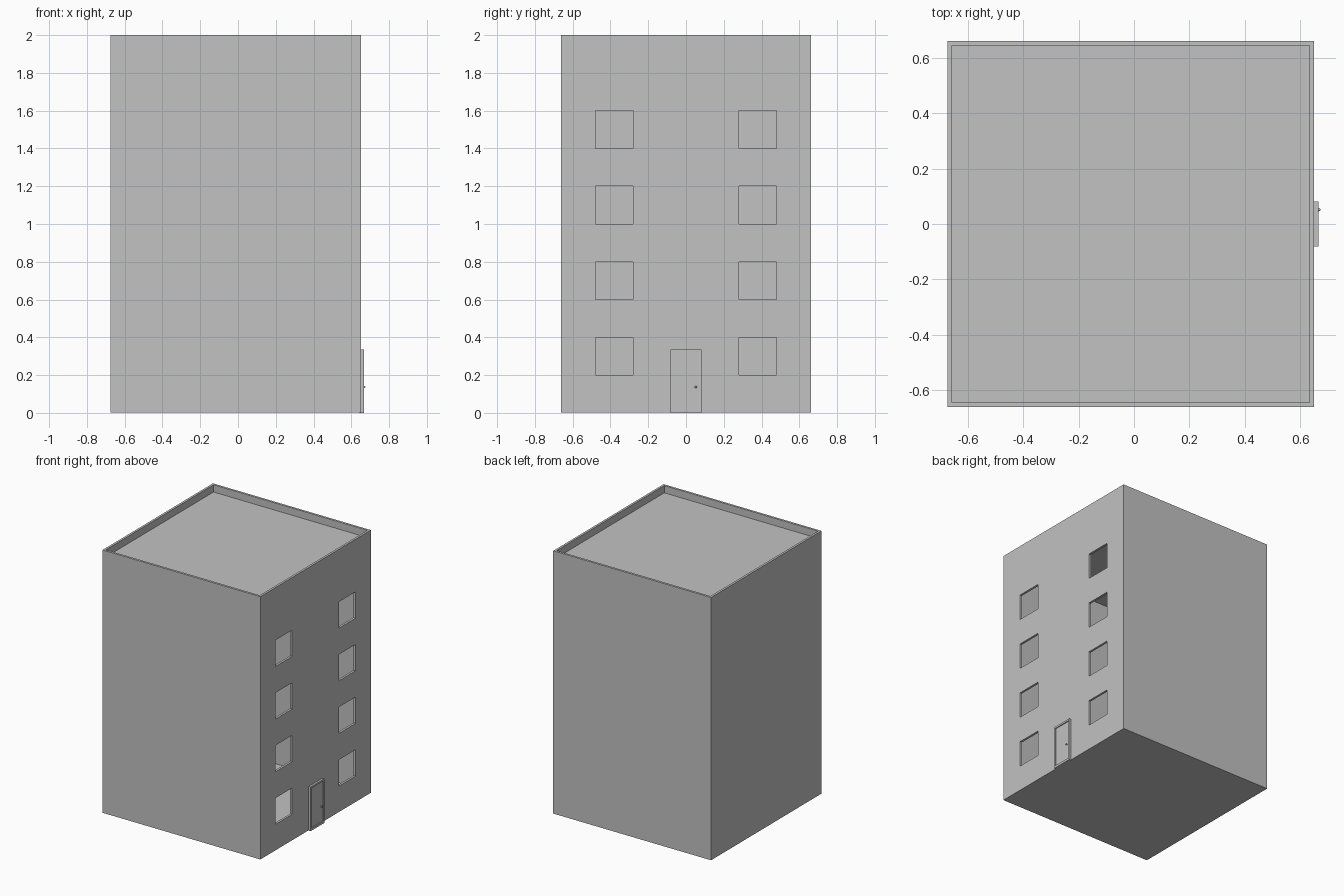
import bpy, bmesh, math
from mathutils import Matrix

if "Cube" in bpy.data.objects:
    bpy.data.objects.remove(bpy.data.objects["Cube"])

grey = bpy.data.materials.new("plain grey")
grey.diffuse_color = (0.54, 0.54, 0.54, 1)
grey.use_nodes = True
grey.node_tree.nodes["Principled BSDF"].inputs["Base Color"].default_value = grey.diffuse_color


def boxes(name, spans):
    """One object made of axis-aligned boxes given as (x0, x1, y0, y1, z0, z1)."""
    bm = bmesh.new()
    for x0, x1, y0, y1, z0, z1 in spans:
        m = Matrix.Translation(((x0 + x1) / 2, (y0 + y1) / 2, (z0 + z1) / 2))
        m = m @ Matrix.Diagonal((x1 - x0, y1 - y0, z1 - z0, 1))
        bmesh.ops.create_cube(bm, size=1, matrix=m)
    me = bpy.data.meshes.new(name)
    bm.to_mesh(me)
    bm.free()
    ob = bpy.data.objects.new(name, me)
    bpy.context.collection.objects.link(ob)
    me.materials.append(grey)
    return ob


def cut(target, cutter):
    mod = target.modifiers.new("cut", 'BOOLEAN')
    mod.operation = 'DIFFERENCE'
    mod.solver = 'EXACT'
    mod.object = cutter
    bpy.context.view_layer.objects.active = target
    bpy.ops.object.modifier_apply(modifier=mod.name)
    bpy.data.objects.remove(cutter)


X0, X1, Y, T = -0.675, 0.652, 0.663, 0.017   # footprint and wall thickness
ROOF = 1.945

# Hollow tower with a sunken flat roof behind a parapet
building = boxes("building", [(X0, X1, -Y, Y, 0.003, 2)])
inside = (X0 + T, X1 - T, -Y + T, Y - T)
cut(building, boxes("hollows", [inside + (0.02, ROOF - T), inside + (ROOF, 2.1)]))

# Two columns of four open windows on the right side
cut(building, boxes("window_holes", [
    (X1 - 0.1, X1 + 0.1, y - 0.1, y + 0.1, 0.2 + 0.4 * i, 0.4 + 0.4 * i)
    for y in (-0.38, 0.38) for i in range(4)]))

# Door frame: posts, lintel and threshold
F = 0.668
boxes("door_frame", [
    (X1 - 0.01, F, -0.082, -0.074, 0, 0.336),
    (X1 - 0.01, F, 0.074, 0.082, 0, 0.336),
    (X1 - 0.01, F, -0.074, 0.074, 0.322, 0.336),
    (X1 - 0.01, F, -0.074, 0.074, 0, 0.018)])

# Door leaf, slightly recessed
boxes("door", [(X1 - 0.01, 0.661, -0.074, 0.074, 0.018, 0.322)])

# Round door knob on a short stem
boxes("knob_stem", [(0.66, 0.668, 0.049, 0.055, 0.134, 0.14)])
bpy.ops.mesh.primitive_uv_sphere_add(segments=16, ring_count=8, radius=0.006,
                                     location=(0.669, 0.052, 0.137))
knob = bpy.context.object
knob.name = "door_knob"
knob.data.materials.append(grey)
bpy.ops.object.shade_smooth()
